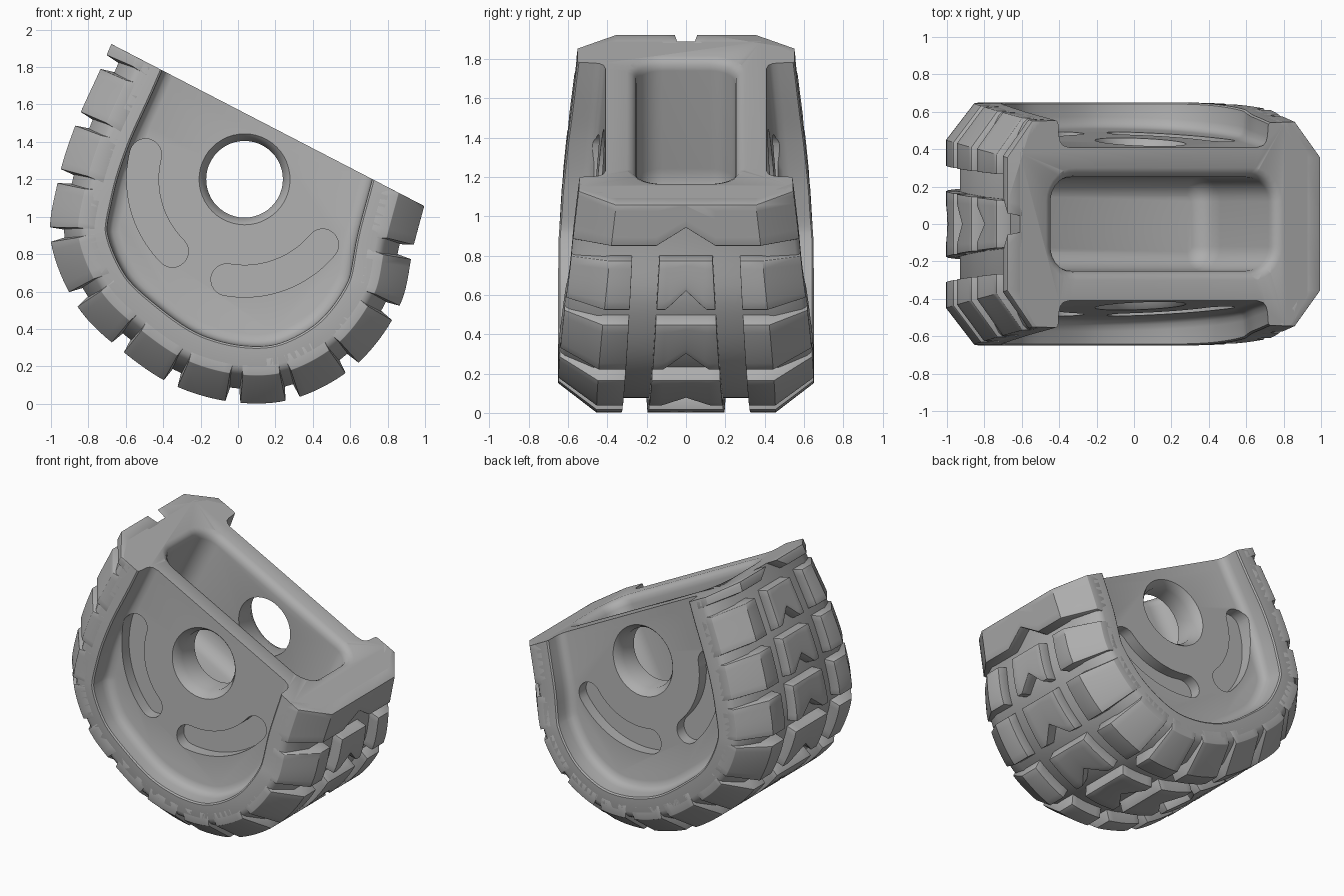
import bpy, bmesh, math
from mathutils import Vector

if "Cube" in bpy.data.objects:
    bpy.data.objects.remove(bpy.data.objects["Cube"])

grey = bpy.data.materials.new("plain grey")
grey.use_nodes = True
grey.diffuse_color = (0.42, 0.42, 0.42, 1)
grey.node_tree.nodes["Principled BSDF"].inputs["Base Color"].default_value = grey.diffuse_color

# Slanted cut plane: middle point, direction along it and its normal (x, z)
MID = Vector((0.16, 1.49))
ALONG = Vector((1.68, -0.87)).normalized()
UP = Vector((0.87, 1.68)).normalized()

# Rim outline: one point at the start of each tread block
RIM = [Vector(p) for p in (
    (-0.47, 2.38), (-0.6, 2.1), (-0.735, 1.79), (-0.87, 1.487), (-0.965, 1.18),
    (-1, 0.866), (-0.858, 0.52), (-0.61, 0.275), (-0.323, 0.09), (0.013, 0.005),
    (0.33, 0.037), (0.644, 0.22), (0.864, 0.524), (0.94, 0.85), (1.02, 1.15), (1.08, 1.42))]
LAST = len(RIM) - 1
KEYS = [2 * RIM[0] - RIM[1]] + RIM + [2 * RIM[-1] - RIM[-2]]


def spline(t):
    k = min(int(t), LAST - 1)
    f = t - k
    a, b, c, d = KEYS[k:k + 4]
    return b + 0.5 * f * (c - a + f * (2 * a - 5 * b + 4 * c - d + f * (3 * (b - c) + d - a)))


def rim_point(t, inset):
    e = 0.02
    tangent = (spline(min(t + e, LAST)) - spline(max(t - e, 0))).normalized()
    return spline(t) + inset * Vector((-tangent.y, tangent.x))


def depth(p):
    return (MID - p).dot(UP)


def half_width(t):
    w = min(depth(spline(t)), 1.3)
    return 0.55 + 0.1 * math.sin(w / 1.3 * math.pi / 2)


def floor_y(p):
    return 0.41 + 0.09 * depth(p)


def loft(bm, rings):
    loops = [[bm.verts.new(co) for co in ring] for ring in rings]
    n = len(loops[0])
    for a, b in zip(loops, loops[1:]):
        for i in range(n):
            j = (i + 1) % n
            bm.faces.new((a[i], a[j], b[j], b[i]))
    bm.faces.new(loops[0])
    bm.faces.new(loops[-1])


def trim(bm):
    bmesh.ops.bisect_plane(bm, geom=bm.verts[:] + bm.edges[:] + bm.faces[:], dist=1e-5,
                           plane_co=(MID.x, 0, MID.y), plane_no=(UP.x, 0, UP.y), clear_outer=True)
    bmesh.ops.holes_fill(bm, edges=[e for e in bm.edges if e.is_boundary], sides=0)


def finish(name, bm):
    bmesh.ops.recalc_face_normals(bm, faces=bm.faces)
    mesh = bpy.data.meshes.new(name)
    bm.to_mesh(mesh)
    bm.free()
    mesh.materials.append(grey)
    ob = bpy.data.objects.new(name, mesh)
    bpy.context.collection.objects.link(ob)
    return ob


def activate(ob):
    bpy.ops.object.select_all(action='DESELECT')
    ob.select_set(True)
    bpy.context.view_layer.objects.active = ob


# Body: rings from the recessed side panel, over the rim, to the other side
SIDE = [(0.37, "floor", 0), (0.335, "floor", 0.01), (0.318, "floor", 0.03), (0.31, "floor", 0.06),
        (0.305, "side", -0.008), (0.295, "side", 0), (0.2, "side", 0), (0.175, "side", -0.006),
        (0.155, "side", -0.025), (0.075, "side", -0.17)]


def body_ring(inset, base, shift, sign):
    ring = []
    for i in range(LAST * 6 + 1):
        t = i / 6
        p = rim_point(t, inset)
        y = (floor_y(p) if base == "floor" else half_width(t)) + shift
        ring.append((p.x, sign * y, p.y))
    return ring


bm = bmesh.new()
loft(bm, [body_ring(*s, -1) for s in SIDE] + [body_ring(*s, 1) for s in reversed(SIDE)])
trim(bm)
body = finish("wheel_body", bm)

# Cutters
HUB = Vector((0.035, 1.2))
cutters = []


def circle(center, r, start=0, sweep=360, n=48):
    return [center + r * Vector((math.cos(a), math.sin(a)))
            for a in (math.radians(start + sweep * i / n) for i in range(n))]


# Axle bore with rounded mouth
bm = bmesh.new()
mouth = [(0.3, 0.26), (0.005, 0.248), (-0.012, 0.232), (-0.06, 0.205)]
rings = []
for sign, steps in ((-1, mouth), (1, mouth[::-1])):
    for shift, r in steps:
        rings.append([(p.x, sign * (floor_y(p) + shift), p.y) for p in circle(HUB, r)])
loft(bm, rings)
cutters.append(finish("bore_cutter", bm))


# Curved slots in both side panels
def slot_outline(a0, a1, radius=0.545, half=0.085):
    ends = [HUB + radius * Vector((math.cos(math.radians(a)), math.sin(math.radians(a)))) for a in (a0, a1)]
    return (circle(HUB, radius + half, a0, a1 - a0, 20) + circle(ends[1], half, a1, 180, 12)
            + circle(HUB, radius - half, a1, a0 - a1, 20) + circle(ends[0], half, a0 + 180, 180, 12))


for a0, a1 in ((166, 225), (260, 320)):
    for sign in (-1, 1):
        bm = bmesh.new()
        line = slot_outline(a0, a1)
        loft(bm, [[(p.x, sign * (floor_y(p) + s), p.y) for p in line] for s in (-0.08, 0.3)])
        cutters.append(finish("slot_cutter", bm))

# Deep pocket opening on the slanted top, with flared lip and rounded floor
bm = bmesh.new()
rings = []
for w, grow in ((-0.04, 0.06), (0, 0.05), (0.012, 0.025), (0.03, 0.008), (0.06, 0),
                (0.62, 0), (0.69, -0.015), (0.74, -0.05), (0.76, -0.1)):
    a, b, r = 0.66 + grow, 0.25 + grow, 0.13 + grow
    ring = []
    for i in range(32):
        ang = math.radians(90 * (i // 8) + 90 * (i % 8) / 7)
        sx = 1 if i // 8 in (0, 3) else -1
        sy = 1 if i // 8 < 2 else -1
        p = MID + ALONG * (sx * (a - r) + r * math.cos(ang)) - UP * w
        ring.append((p.x, sy * (b - r) + r * math.sin(ang), p.y))
    rings.append(ring)
loft(bm, rings)
cutters.append(finish("pocket_cutter", bm))

activate(body)
for cutter in cutters:
    mod = body.modifiers.new("cut", 'BOOLEAN')
    mod.operation = 'DIFFERENCE'
    mod.solver = 'EXACT'
    mod.object = cutter
    bpy.ops.object.modifier_apply(modifier=mod.name)
for cutter in cutters:
    bpy.data.objects.remove(cutter)
bpy.ops.object.shade_smooth_by_angle(angle=math.radians(35))


# Tread: columns are (width share, offset, widening with depth, inset, notch)
def block(bm, t0, t1, cols, notch_at_end, steps=6):
    grids = []
    for drop, spread in ((0, 0), (0.09, 0.05)):
        grid = []
        for share, off, widen, inset, notch in cols:
            s0 = t0 - spread + (0 if notch_at_end else notch)
            s1 = t1 + spread - (notch if notch_at_end else 0)
            row = []
            for i in range(steps + 1):
                t = min(max(s0 + (s1 - s0) * i / steps, 0), LAST)
                p = rim_point(t, inset + drop)
                y = share * half_width(t) + off + widen * depth(p)
                row.append(bm.verts.new((p.x, y, p.y)))
            grid.append(row)
        grids.append(grid)
    top, low = grids
    n = len(cols) - 1
    for g in grids:
        for c in range(n):
            for i in range(steps):
                bm.faces.new((g[c][i], g[c + 1][i], g[c + 1][i + 1], g[c][i + 1]))
    for c in (0, n):
        for i in range(steps):
            bm.faces.new((top[c][i], top[c][i + 1], low[c][i + 1], low[c][i]))
    for i in (0, steps):
        for c in range(n):
            bm.faces.new((top[c][i], top[c + 1][i], low[c + 1][i], low[c][i]))


def mirrored(cols):
    return [(-a, -b, -c, d, e) for a, b, c, d, e in reversed(cols)]


EDGE = [(1, -0.195, 0, 0, 0), (1, 0, 0, 0.15, 0)]
SHOULDER = [(0, 0.26, 0.05, 0, 0)] + EDGE
PEAK = [(0, 0, 0, 0, 0.3)]
CENTRE_HALF = [(0, 0.07, 0.03, 0, 0.05), (0, 0.09, 0.03, 0, 0), (0, 0.12, 0.055, 0, 0)]
CENTRE = mirrored(CENTRE_HALF) + PEAK + CENTRE_HALF
LAND_HALF = [(0, 0.15, 0, 0, 0)] + EDGE
LAND = mirrored(LAND_HALF) + PEAK + LAND_HALF

bm = bmesh.new()
for k in range(2, LAST - 2):
    for cols in (SHOULDER, mirrored(SHOULDER), CENTRE):
        block(bm, k, k + 0.76, cols, k < 8)
block(bm, 0, 1.76, LAND, True, 14)
block(bm, LAST - 2, LAST, LAND, False, 14)
trim(bm)
tread = finish("tread_blocks", bm)
activate(tread)
bevel = tread.modifiers.new("soft edges", 'BEVEL')
bevel.width = 0.01
bevel.segments = 2
bevel.limit_method = 'ANGLE'
bevel.angle_limit = math.radians(40)
bpy.ops.object.modifier_apply(modifier=bevel.name)
bpy.ops.object.shade_smooth_by_angle(angle=math.radians(35))
